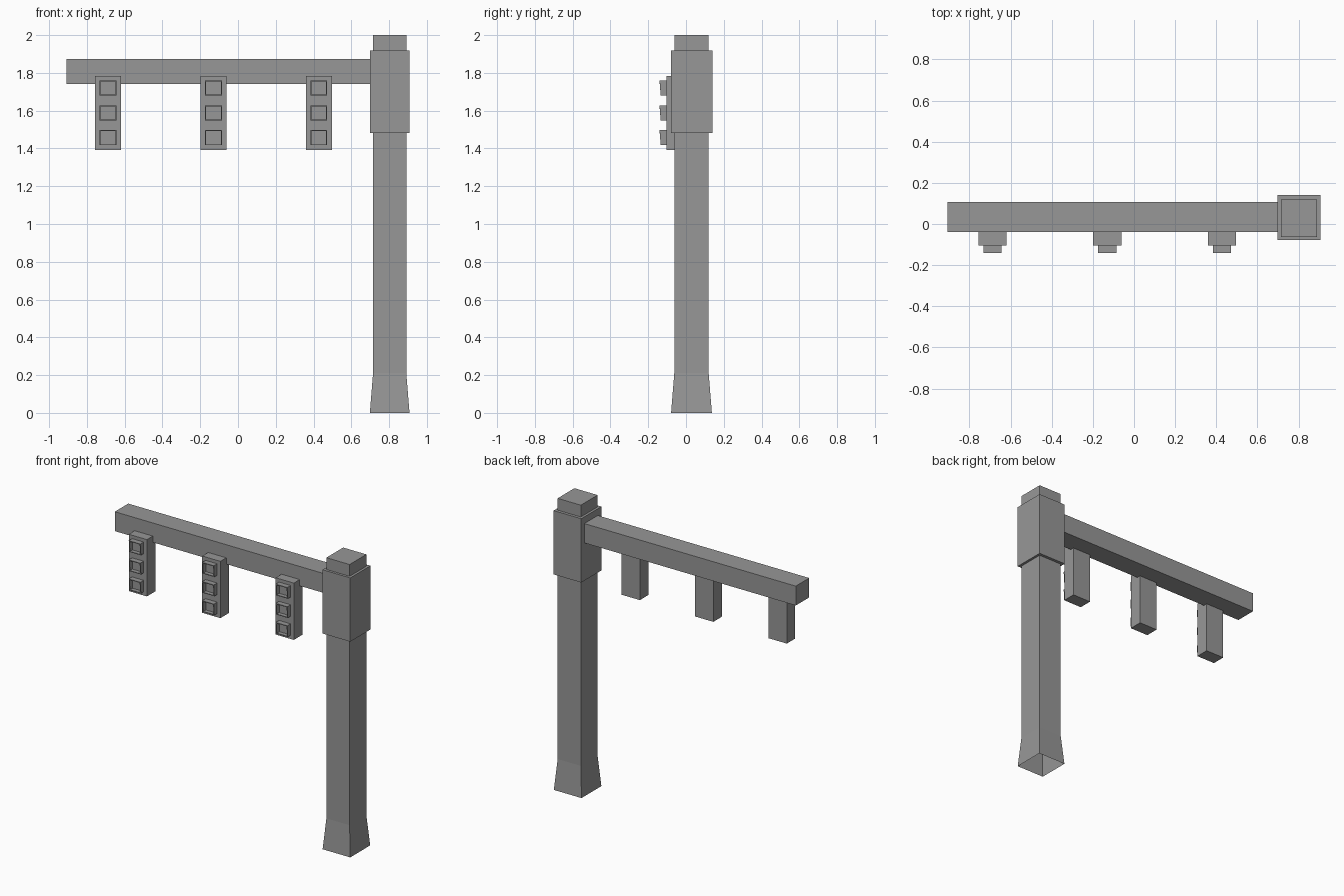
import bpy, bmesh

if "Cube" in bpy.data.objects:
    bpy.data.objects.remove(bpy.data.objects["Cube"])

# Dark grey painted metal
METAL = bpy.data.materials.new("dark_metal")
METAL.diffuse_color = (0.31, 0.31, 0.31, 1)
METAL.use_nodes = True
METAL.node_tree.nodes["Principled BSDF"].inputs["Base Color"].default_value = METAL.diffuse_color


def make_object(name, bm):
    bmesh.ops.recalc_face_normals(bm, faces=bm.faces[:])
    mesh = bpy.data.meshes.new(name)
    bm.to_mesh(mesh)
    bm.free()
    mesh.materials.append(METAL)
    obj = bpy.data.objects.new(name, mesh)
    bpy.context.collection.objects.link(obj)
    return obj


def add_box(name, x, y, z):
    """Box given by its (min, max) range on each axis."""
    bm = bmesh.new()
    bmesh.ops.create_cube(bm, size=1)
    for v in bm.verts:
        for i, (lo, hi) in enumerate((x, y, z)):
            v.co[i] = hi if v.co[i] > 0 else lo
    return make_object(name, bm)


def add_loft(name, rings, cap_end=True):
    """Skin a series of four-point rings, optionally capping the last."""
    bm = bmesh.new()
    loops = [[bm.verts.new(p) for p in ring] for ring in rings]
    for a, b in zip(loops, loops[1:]):
        for i in range(4):
            j = (i + 1) % 4
            bm.faces.new((a[i], a[j], b[j], b[i]))
    if cap_end:
        bm.faces.new(loops[-1])
    return make_object(name, bm)


POLE_X, POLE_Y = 0.803, 0.029


def pole_ring(hx, hy, z):
    return [(POLE_X + sx * hx, POLE_Y + sy * hy, z)
            for sx, sy in ((-1, -1), (1, -1), (1, 1), (-1, 1))]


def visor_ring(cx, cz, hx, hz, y_top, y_bottom):
    return [(cx - hx, y_bottom, cz - hz), (cx + hx, y_bottom, cz - hz),
            (cx + hx, y_top, cz + hz), (cx - hx, y_top, cz + hz)]


# Pole with flared foot, open underneath
add_loft("pole", [pole_ring(0.105, 0.108, 0.0),
                  pole_ring(0.088, 0.091, 0.21),
                  pole_ring(0.088, 0.091, 2.0)])

# Collar around the pole and the horizontal arm
add_box("collar", (0.698, 0.908), (-0.079, 0.14), (1.481, 1.919))
add_box("arm", (-0.908, 0.705), (-0.04, 0.106), (1.74, 1.873))

# Three hanging signal boxes, each with three hooded lamps
for n, cx in enumerate((-0.688, -0.13, 0.428), 1):
    add_box(f"signal_box_{n}", (cx - 0.069, cx + 0.069),
            (-0.104, -0.012), (1.393, 1.783))
    for m, cz in enumerate((1.72, 1.588, 1.457), 1):
        add_loft(f"lamp_hood_{n}_{m}", [
            visor_ring(cx, cz, 0.044, 0.04, -0.102, -0.102),
            visor_ring(cx, cz, 0.044, 0.04, -0.14, -0.134),
            visor_ring(cx, cz, 0.039, 0.035, -0.14, -0.134),
            visor_ring(cx, cz, 0.039, 0.035, -0.107, -0.107)])
